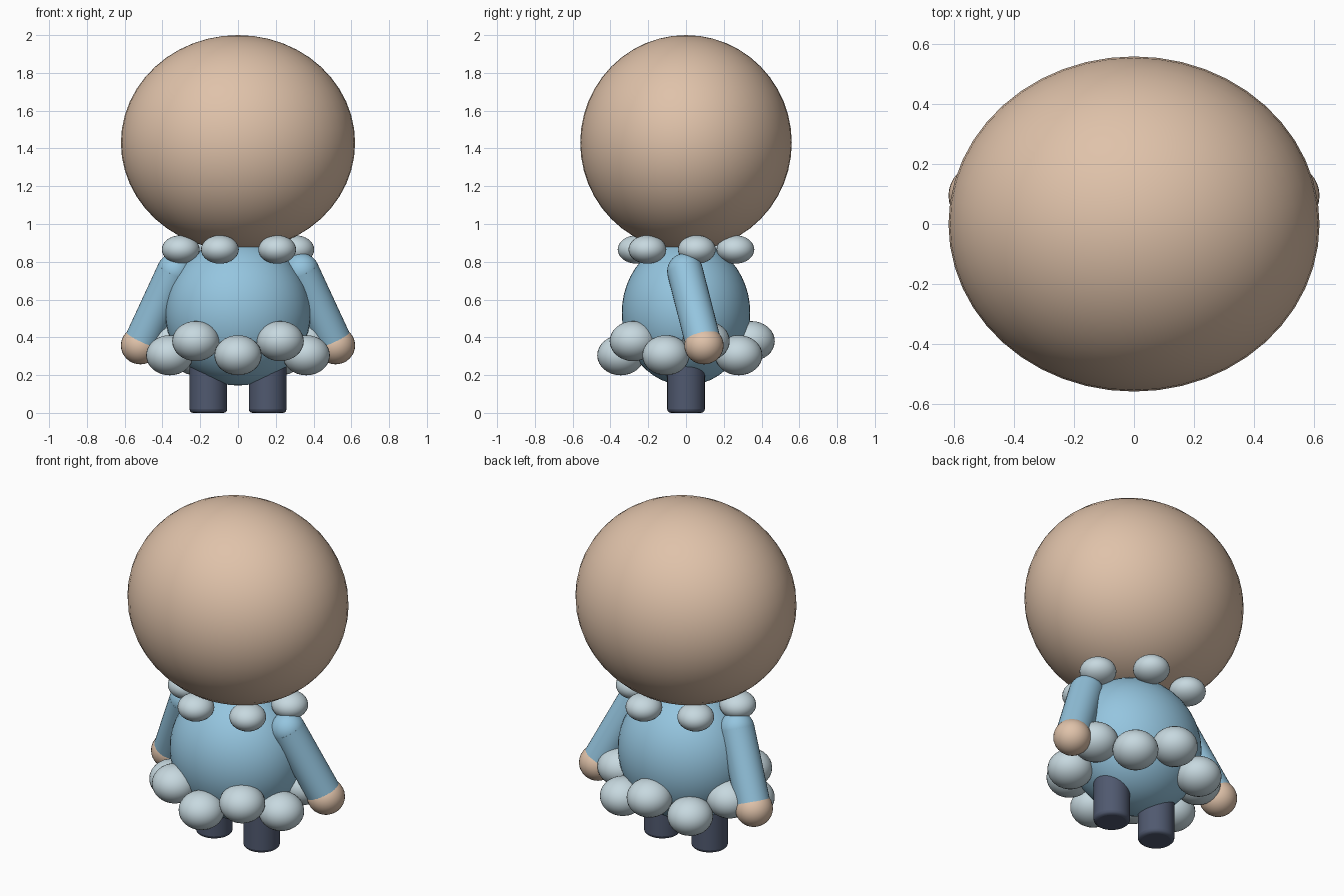
import bpy
from math import cos, sin, pi, radians
from mathutils import Vector

cube = bpy.data.objects.get("Cube")
if cube:
    bpy.data.objects.remove(cube, do_unlink=True)


def material(name, rgb):
    mat = bpy.data.materials.new(name)
    mat.use_nodes = True
    color = (*rgb, 1)
    mat.diffuse_color = color
    mat.node_tree.nodes["Principled BSDF"].inputs["Base Color"].default_value = color
    return mat


skin = material("warm skin", (0.74, 0.54, 0.40))
blue = material("sky blue cloth", (0.30, 0.56, 0.74))
fluff = material("pale grey fluff", (0.57, 0.69, 0.74))
navy = material("slate navy", (0.08, 0.10, 0.16))


def finish(name, mat):
    obj = bpy.context.object
    obj.name = obj.data.name = name
    obj.data.materials.append(mat)
    bpy.ops.object.shade_smooth_by_angle(angle=radians(40))
    return obj


def ball(name, mat, center, radii, segments=32):
    bpy.ops.mesh.primitive_uv_sphere_add(segments=segments, ring_count=segments // 2,
                                         radius=1, location=center)
    bpy.context.object.scale = radii
    bpy.ops.object.transform_apply(location=False, rotation=False, scale=True)
    return finish(name, mat)


def rod(name, mat, start, end, radius):
    start, end = Vector(start), Vector(end)
    axis = end - start
    bpy.ops.mesh.primitive_cylinder_add(vertices=32, radius=radius, depth=axis.length,
                                        location=(start + end) / 2)
    obj = bpy.context.object
    obj.rotation_euler = axis.to_track_quat("Z", "Y").to_euler()
    return finish(name, mat)


# Head and round body
ball("head", skin, (0, 0, 1.43), (0.62, 0.56, 0.57), 48)
ball("body", blue, (0, 0, 0.53), (0.385, 0.34, 0.385), 48)

# Collar: six flattened puffs around the neck
for i in range(6):
    a = radians(12 + 60 * i)
    ball(f"collar_puff_{i + 1}", fluff,
         (0.31 * cos(a), 0.275 * sin(a), 0.865), (0.1, 0.1, 0.075))

# Hem: ten larger puffs, alternately low and high
for i in range(10):
    a = -pi / 2 + i * pi / 5
    ball(f"hem_puff_{i + 1}", fluff,
         (0.38 * cos(a), 0.345 * sin(a), 0.38 if i % 2 else 0.305), (0.125, 0.125, 0.106))

# Arms, hands and legs
for side, s in (("left", 1), ("right", -1)):
    shoulder = Vector((0.335 * s, -0.005, 0.75))
    wrist = Vector((0.517 * s, 0.095, 0.357))
    rod(f"{side}_sleeve", blue, shoulder, shoulder.lerp(wrist, 0.95), 0.095)
    ball(f"{side}_shoulder", blue, shoulder, (0.095,) * 3)
    ball(f"{side}_hand", skin, wrist, (0.103, 0.104, 0.1))

    leg = rod(f"{side}_leg", navy, (0.157 * s, 0, 0), (0.157 * s, 0, 0.28), 0.1)
    bevel = leg.modifiers.new("rounded rim", "BEVEL")
    bevel.width = 0.02
    bevel.segments = 3
    bevel.limit_method = "ANGLE"
    bevel.angle_limit = radians(40)
